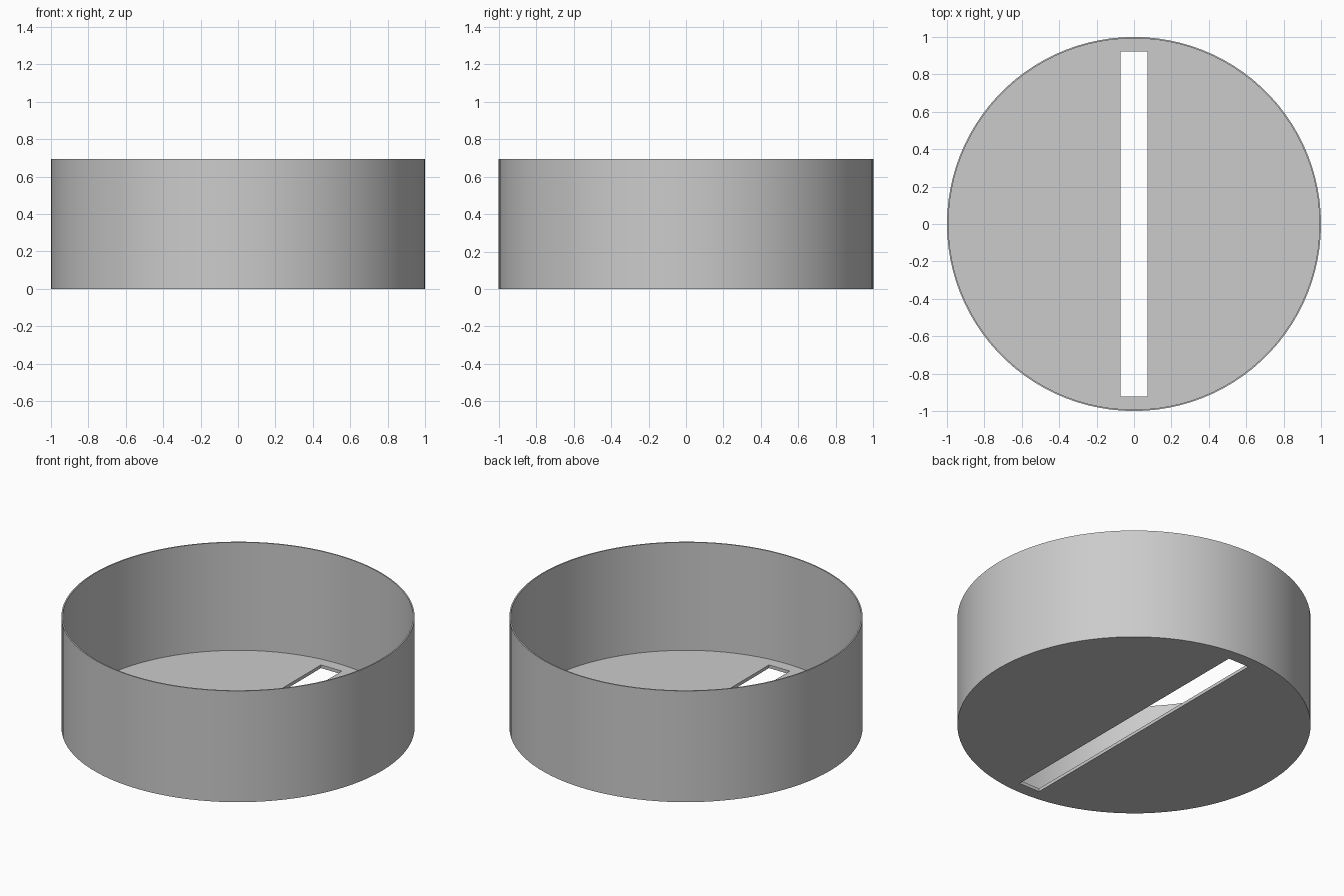
import bpy
import bmesh
from math import radians
from mathutils import Matrix

cube = bpy.data.objects.get("Cube")
if cube:
    bpy.data.objects.remove(cube, do_unlink=True)

SEGMENTS = 100
HEIGHT = 0.695
WALL = 0.008
FLOOR = 0.02
SLOT_SIZE = (0.144, 1.844, 0.2)

grey = bpy.data.materials.new("plain_grey")
grey.use_nodes = True
colour = (0.6, 0.6, 0.6, 1)
grey.diffuse_color = colour
grey.node_tree.nodes["Principled BSDF"].inputs["Base Color"].default_value = colour


def add_object(name, bm):
    mesh = bpy.data.meshes.new(name)
    bm.to_mesh(mesh)
    bm.free()
    mesh.materials.append(grey)
    obj = bpy.data.objects.new(name, mesh)
    bpy.context.collection.objects.link(obj)
    return obj


# Round cup: a solid disc whose top is inset to the wall and pushed down to the floor
bm = bmesh.new()
bmesh.ops.create_cone(bm, cap_ends=True, segments=SEGMENTS, radius1=1, radius2=1,
                      depth=HEIGHT, matrix=Matrix.Translation((0, 0, HEIGHT / 2)))
top = max(bm.faces, key=lambda f: f.calc_center_median().z)
bmesh.ops.inset_region(bm, faces=[top], thickness=WALL, use_even_offset=True)
cavity = bmesh.ops.extrude_face_region(bm, geom=[top])["geom"]
bmesh.ops.translate(bm, vec=(0, 0, FLOOR - HEIGHT),
                    verts=[v for v in cavity if isinstance(v, bmesh.types.BMVert)])
if top.is_valid:
    bmesh.ops.delete(bm, geom=[top], context="FACES_ONLY")
bmesh.ops.recalc_face_normals(bm, faces=bm.faces)
cup = add_object("slotted_cup", bm)

# Long slot through the floor
bm = bmesh.new()
bmesh.ops.create_cube(bm, size=1, matrix=Matrix.Diagonal((*SLOT_SIZE, 1)))
cutter = add_object("slot_cutter", bm)
cutter.hide_render = True

slot = cup.modifiers.new("slot", "BOOLEAN")
slot.operation = "DIFFERENCE"
slot.solver = "EXACT"
slot.object = cutter
bpy.ops.object.select_all(action="DESELECT")
cup.select_set(True)
bpy.context.view_layer.objects.active = cup
bpy.ops.object.modifier_apply(modifier=slot.name)
bpy.data.objects.remove(cutter, do_unlink=True)

# Smooth round wall with crisp rims and slot edges
bpy.ops.object.shade_smooth_by_angle(angle=radians(30))
